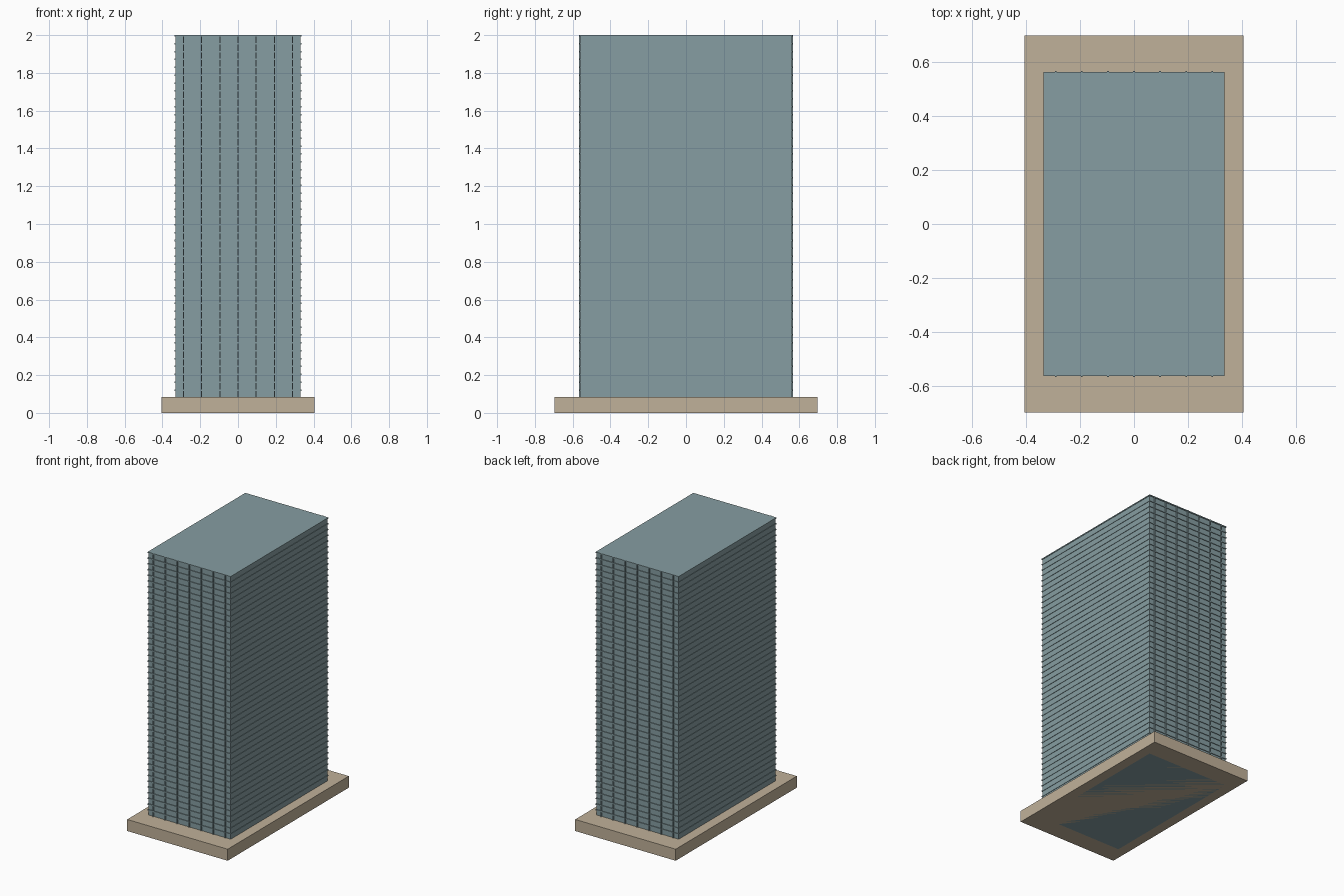
import bpy

if "Cube" in bpy.data.objects:
    bpy.data.objects.remove(bpy.data.objects["Cube"])

FLOOR = 2 / 48      # storey height
SLAB = 0.008        # visible slab edge thickness


def material(name, color):
    m = bpy.data.materials.new(name)
    m.diffuse_color = color
    m.use_nodes = True
    m.node_tree.nodes["Principled BSDF"].inputs["Base Color"].default_value = m.diffuse_color
    return m


def box(name, x, y, z, mat):
    """Box spanning the given (min, max) ranges."""
    bpy.ops.mesh.primitive_cube_add(size=1, location=[sum(r) / 2 for r in (x, y, z)])
    ob = bpy.context.object
    ob.name = name
    ob.scale = [r[1] - r[0] for r in (x, y, z)]
    bpy.ops.object.transform_apply(location=False, rotation=False, scale=True)
    ob.data.materials.append(mat)
    return ob


glass = material("blue_glass", (0.24, 0.34, 0.36, 1))
stone = material("tan_stone", (0.53, 0.44, 0.32, 1))

# Podium and tower core
box("podium", (-0.405, 0.405), (-0.697, 0.697), (0, 0.084), stone)
box("tower_core", (-0.332, 0.332), (-0.558, 0.558), (0, 2), glass)

# Thin projecting floor slabs, one per storey
slabs = box("floor_slabs", (-0.335, 0.335), (-0.563, 0.563),
            (3 * FLOOR - SLAB, 3 * FLOOR), glass)
arr = slabs.modifiers.new("storeys", "ARRAY")
arr.use_relative_offset = False
arr.use_constant_offset = True
arr.constant_offset_displace = (0, 0, FLOOR)
arr.count = 46

# Vertical fins on the two narrow faces
for side, name in ((-1, "front"), (1, "back")):
    y = sorted((side * 0.55, side * 0.566))
    for i in range(-3, 4):
        x = i * 0.0964
        box(f"{name}_fin", (x - 0.003, x + 0.003), y, (0.084, 2), glass)
